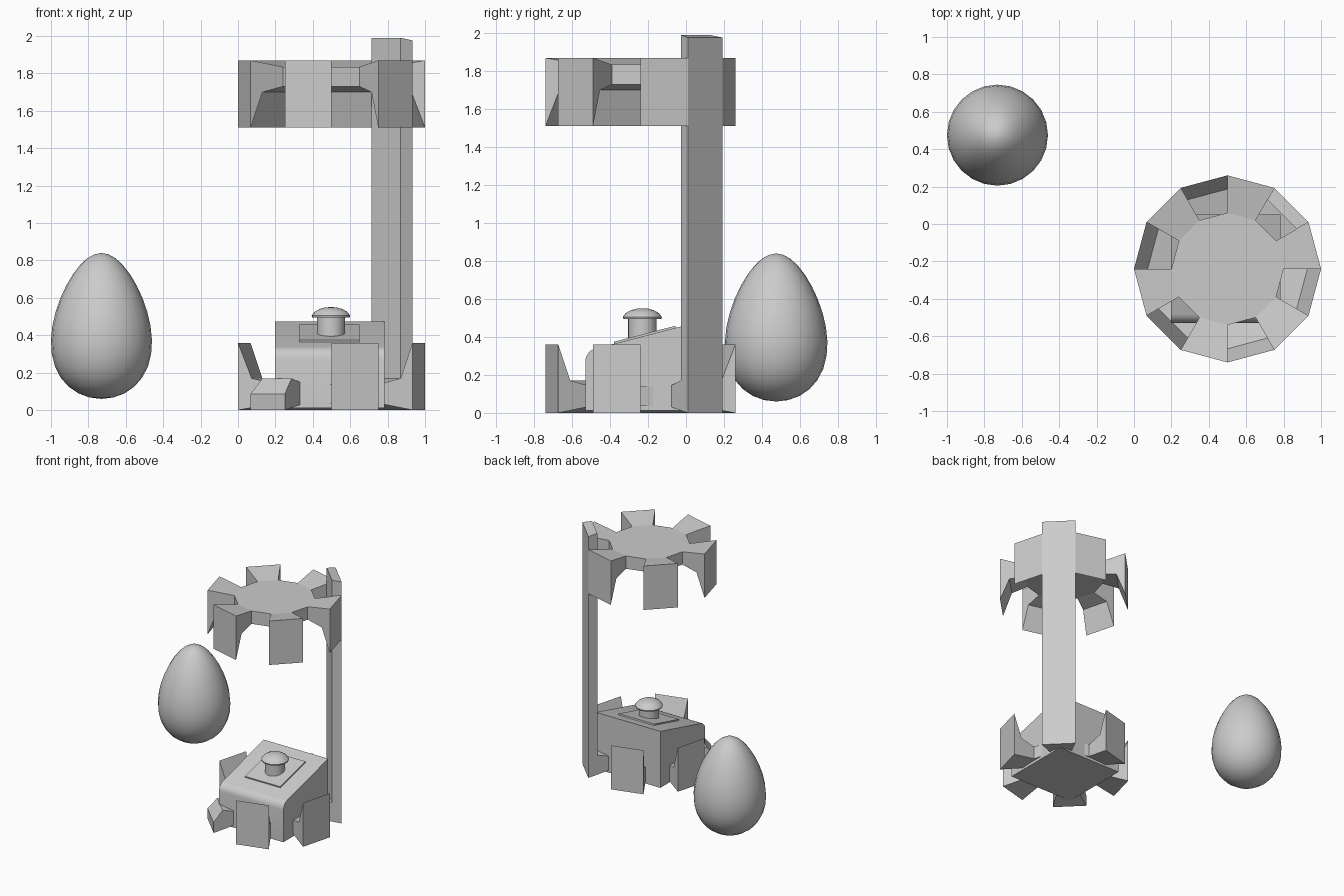
import bpy, bmesh
from math import sin, cos, radians, sqrt, pi
from mathutils import Matrix, Vector

if "Cube" in bpy.data.objects:
    bpy.data.objects.remove(bpy.data.objects["Cube"])

CX, CY = 0.5, -0.24
HUB = [(0.3, 0.035), (0.3, 0.14)]
CLAW = [(0.3, 0.035), (0.5, 0), (0.5, 0.36), (0.427, 0.17), (0.3, 0.14)]
STUB = [(0.3, 0.035), (0.5, 0), (0.5, 0.085), (0.427, 0.17), (0.3, 0.14)]
POST = [(0.3, 0.035), (0.5, 0), (0.5, 1.977), (0.427, 1.99), (0.427, 0.17), (0.3, 0.14)]


def finish(name, bm, smooth=None):
    bmesh.ops.remove_doubles(bm, verts=bm.verts, dist=1e-5)
    bmesh.ops.recalc_face_normals(bm, faces=bm.faces)
    me = bpy.data.meshes.new(name)
    bm.to_mesh(me)
    bm.free()
    ob = bpy.data.objects.new(name, me)
    bpy.context.collection.objects.link(ob)
    if smooth:
        bpy.ops.object.select_all(action='DESELECT')
        ob.select_set(True)
        bpy.context.view_layer.objects.active = ob
        bpy.ops.object.shade_smooth_by_angle(angle=radians(smooth))
    return ob


def clawed_ring(name, start, special={}, flip=None):
    """Twelve-sided hub with a claw on every other side."""
    bm = bmesh.new()

    def pts(profile, deg):
        a = radians(deg)
        return [bm.verts.new((CX + r * cos(a), CY + r * sin(a), z if flip is None else flip - z))
                for r, z in profile]

    for level in HUB:
        bm.faces.new([pts([level], 30 * k)[0] for k in range(12)])
    for k in range(12):
        deg = 30 * k
        if (deg - start) % 60:
            a, b = pts(HUB, deg), pts(HUB, deg + 30)
            bm.faces.new((a[0], a[1], b[1], b[0]))
            continue
        prof = special.get(deg, CLAW)
        a, b = pts(prof, deg), pts(prof, deg + 30)
        bm.faces.new(a)
        bm.faces.new(b[::-1])
        for i in range(len(prof) - 1):
            bm.faces.new((a[i], a[i + 1], b[i + 1], b[i]))
    return finish(name, bm)


def lathe(name, profile, x, y, steps, smooth):
    bm = bmesh.new()
    vs = [bm.verts.new((x + r, y, z)) for r, z in profile]
    es = [bm.edges.new(p) for p in zip(vs, vs[1:])]
    bmesh.ops.spin(bm, geom=vs + es, cent=(x, y, 0), axis=(0, 0, 1), angle=2 * pi, steps=steps)
    return finish(name, bm, smooth)


# Base with tall post and one broken claw, and the inverted canopy
clawed_ring("base_and_post", 30, {30: POST, 210: STUB})
clawed_ring("canopy", 0, flip=1.87)

# Console body: sloped top, rounded front and top sides, crisp back
bm = bmesh.new()
bmesh.ops.create_cube(bm, size=1)
for v in bm.verts:
    front, top = v.co.y < 0, v.co.z > 0
    v.co = Vector((0.49 + v.co.x * 0.585, -0.53 if front else 0.05,
                   (0.325 if front else 0.475) if top else 0.012))
soft = [e for e in bm.edges
        if all(v.co.z > 0.1 for v in e.verts) and any(v.co.y < 0 for v in e.verts)]
prof_w = 0.05
bmesh.ops.bevel(bm, geom=[e for e in soft if all(v.co.y < 0 for v in e.verts)],
                offset=prof_w, segments=4, profile=0.5, affect='EDGES')
finish("console_body", bm, 40)

# Tilted panel on the console
bm = bmesh.new()
tilt = Matrix.Translation((0.49, -0.215, 0.402)) @ Matrix.Rotation(radians(14.5), 4, 'X')
bmesh.ops.create_cube(bm, size=1, matrix=tilt @ Matrix.Diagonal((0.32, 0.335, 0.03, 1)))
finish("console_panel", bm)

# Push button
lathe("push_button", [(0, 0.38), (0.075, 0.38), (0.075, 0.495), (0.1, 0.495), (0.103, 0.505),
                      (0.088, 0.525), (0.06, 0.541), (0.03, 0.549), (0, 0.551)],
      0.497, -0.23, 24, 40)

# Egg
egg = []
for i in range(17):
    t = -cos(pi * i / 16)
    egg.append((0.2625 * sqrt(max(0, 1 - t * t)) * (1 - 0.25 * t), 0.45 + 0.39 * t))
lathe("egg", egg, -0.73, 0.475, 24, 60)
